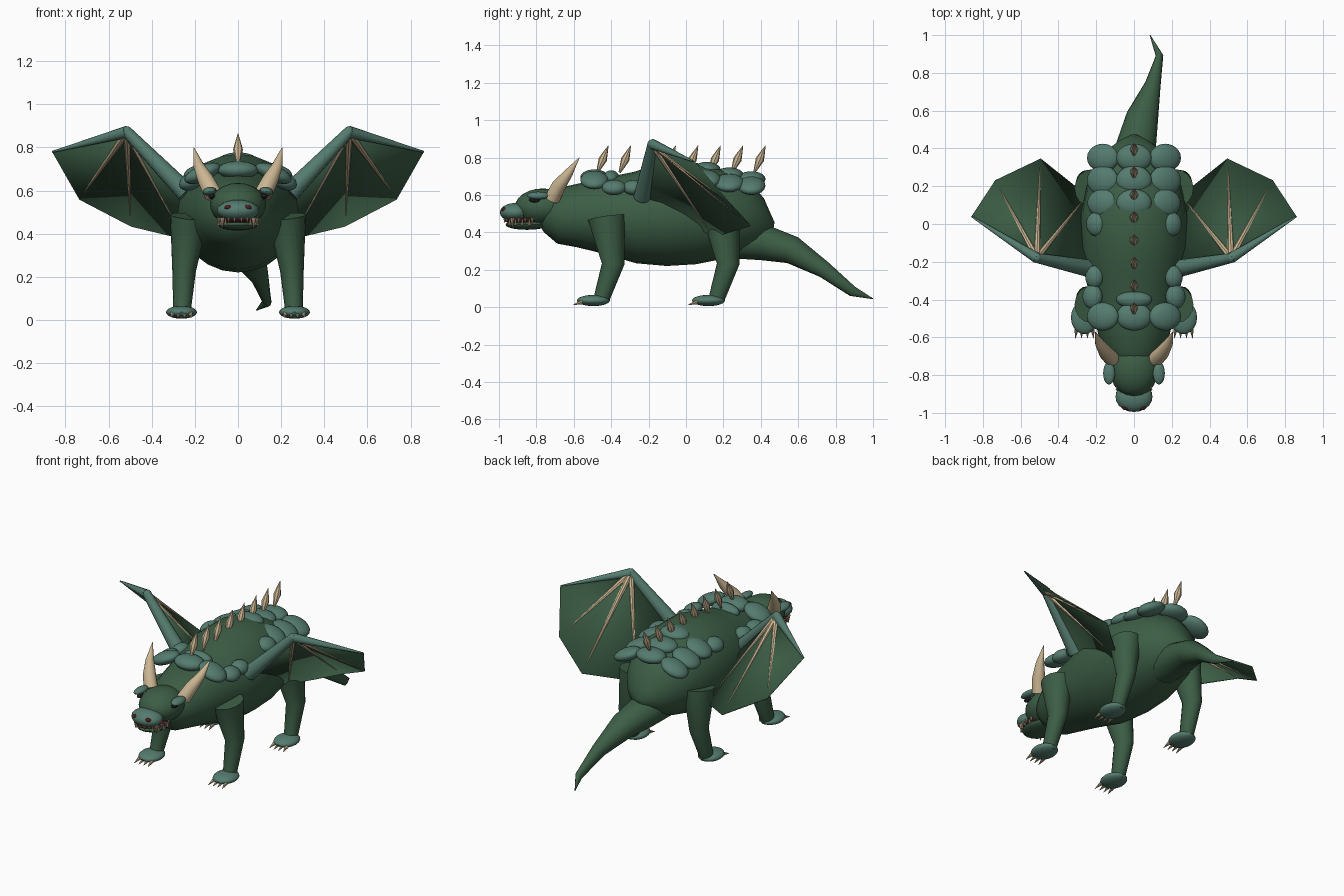
import bpy, bmesh, math
from mathutils import Vector, Matrix

cube = bpy.data.objects.get("Cube")
if cube:
    bpy.data.objects.remove(cube)


def material(name, rgb):
    m = bpy.data.materials.new(name)
    m.use_nodes = True
    m.diffuse_color = (*rgb, 1)
    m.node_tree.nodes["Principled BSDF"].inputs["Base Color"].default_value = (*rgb, 1)
    return m


GREEN = material("deep green skin", (0.045, 0.11, 0.06))
TEAL = material("teal scale", (0.09, 0.2, 0.16))
BONE = material("bone", (0.6, 0.47, 0.29))
RED = material("dark red", (0.08, 0.012, 0.014))
BLACK = material("eye black", (0.012, 0.012, 0.012))


def tube(bm, points, sides=16):
    """Loft through (x, y, z, side radius, up radius) stations."""
    pos = [Vector(p[:3]) for p in points]
    whole = (pos[-1] - pos[0]).normalized()
    ref = Vector((0, 0, 1)) if abs(whole.z) < 0.8 else Vector((0, 1, 0))
    rings = []
    for i, p in enumerate(points):
        t = (pos[min(i + 1, len(pos) - 1)] - pos[max(i - 1, 0)]).normalized()
        side = t.cross(ref).normalized()
        up = side.cross(t)
        ring = []
        for k in range(sides):
            a = math.tau * k / sides
            ring.append(bm.verts.new(pos[i] + side * math.cos(a) * p[3] + up * math.sin(a) * p[-1]))
        rings.append(ring)
    for a, b in zip(rings, rings[1:]):
        for k in range(sides):
            j = (k + 1) % sides
            bm.faces.new((a[k], a[j], b[j], b[k]))
    bm.faces.new(rings[0])
    bm.faces.new(rings[-1])


def ball(bm, centre, radii, tilt=0):
    m = Matrix.Translation(centre) @ Matrix.Rotation(tilt, 4, 'Y') @ Matrix.Diagonal((*radii, 1))
    bmesh.ops.create_uvsphere(bm, u_segments=20, v_segments=12, radius=1, matrix=m)


def finish(name, bm, mat, mirror=False, angle=40, thick=0):
    bmesh.ops.recalc_face_normals(bm, faces=bm.faces)
    mesh = bpy.data.meshes.new(name)
    bm.to_mesh(mesh)
    bm.free()
    mesh.materials.append(mat)
    ob = bpy.data.objects.new(name, mesh)
    bpy.context.collection.objects.link(ob)
    bpy.ops.object.select_all(action='DESELECT')
    ob.select_set(True)
    bpy.context.view_layer.objects.active = ob
    bpy.ops.object.shade_smooth_by_angle(angle=math.radians(angle))
    if thick:
        mod = ob.modifiers.new("thickness", 'SOLIDIFY')
        mod.thickness, mod.offset = thick, 0
    if mirror:
        ob.modifiers.new("mirror", 'MIRROR')
    return ob


def tubes(name, mat, paths, mirror=False, sides=16):
    bm = bmesh.new()
    for path in paths:
        tube(bm, path, sides)
    return finish(name, bm, mat, mirror)


def balls(name, mat, items, mirror=False):
    bm = bmesh.new()
    for item in items:
        ball(bm, *item)
    return finish(name, bm, mat, mirror)


# Torso with neck, and the bent tail
tubes("body", GREEN, [[
    (0, -.79, .50, .05, .05), (0, -.75, .50, .11, .10), (0, -.68, .49, .15, .15),
    (0, -.58, .49, .19, .17), (0, -.45, .49, .22, .20), (0, -.27, .48, .26, .245),
    (0, -.12, .495, .28, .275), (0, .06, .50, .28, .27), (0, .2, .49, .25, .24),
    (0, .31, .465, .20, .195), (0, .39, .445, .14, .14), (0, .44, .44, .08, .07),
    (0, .47, .435, .02, .02)]], sides=24)
tubes("tail", GREEN, [[
    (0, .27, .36, .11, .10), (.012, .42, .345, .105, .095), (.045, .57, .305, .085, .075),
    (.10, .74, .20, .042, .045), (.135, .89, .085, .02, .028), (.085, 1.0, .045, .002, .002)]])

# Head
balls("head", GREEN, [((0, -.765, .535), (.13, .15, .1))])
balls("snout", TEAL, [((0, -.915, .507), (.098, .08, .05))])
balls("jaw", GREEN, [((0, -.85, .441), (.09, .115, .027))])
balls("mouth", RED, [((0, -.86, .463), (.088, .112, .02))])
balls("nostrils", RED, [((.045, -.972, .522), (.018, .014, .012))], True)
balls("brows", TEAL, [((.132, -.79, .597), (.032, .06, .02), .2)], True)
balls("eyes", BLACK, [((.122, -.81, .574), (.015, .03, .014))], True)
tubes("horns", BONE, [[
    (.115, -.715, .58, .042), (.15, -.68, .65, .038),
    (.182, -.63, .715, .025), (.205, -.57, .80, .001)]], True, 12)

# Teeth follow the curve of the jaw, with longer fangs at the corners
teeth = []
for deg, size in ((80, .6), (62, .6), (38, 1.3), (18, .8), (0, .7), (-20, .8), (-40, .7)):
    x, y = .093 * math.cos(math.radians(deg)), -.86 - .112 * math.sin(math.radians(deg))
    teeth.append([(x, y, .476, .010 * size), (x, y, .476 - .04 * size, .001)])
for deg in (50, 28, 8, -12):
    x, y = .09 * math.cos(math.radians(deg)), -.86 - .11 * math.sin(math.radians(deg))
    teeth.append([(x, y, .44, .008), (x, y, .472, .001)])
tubes("teeth", BONE, teeth, True, 8)

# Legs, feet and claws repeat from front to back
for name, dy in (("front", 0), ("hind", .615)):
    tubes(name + "_legs", GREEN, [[
        (.225, -.425 + dy, .48, .09, .1), (.25, -.39 + dy, .23, .055, .06),
        (.26, -.455 + dy, .035, .04, .042)]], True)
    balls(name + "_feet", TEAL, [((.262, -.495 + dy, .036), (.072, .088, .03))], True)
    claws = [[(.262 + dx, -.555 + dy, .028, .012), (.262 + dx * 1.15, -.605 + dy, .012, .001)]
             for dx in (-.042, -.014, .014, .042)]
    tubes(name + "_claws", BONE, claws, True, 8)

# Armour scales along the back
balls("centre_scales", TEAL, [((0, y, z), (.095, r, .042)) for y, z, r in (
    (.35, .685, .075), (.23, .705, .08), (.11, .735, .075), (-.4, .69, .045), (-.49, .695, .075))])
balls("side_scales", TEAL, [((x, y, z), (rx, ry, .038), .4) for x, y, z, rx, ry in (
    (.165, .35, .65, .09, .075), (.165, .23, .665, .09, .08), (.165, .11, .685, .088, .075),
    (.2, 0, .675, .055, .065), (.21, -.28, .64, .05, .06),
    (.22, -.385, .64, .055, .065), (.165, -.49, .68, .09, .075))], True)

# Leaf-shaped spikes leaning backwards
spikes = []
for i in range(8):
    y = -.475 + .12 * i
    spikes.append([(0, y, .72, .006), (0, y + .03, .79, .023),
                   (0, y + .04, .815, .016), (0, y + .06, .865, .001)])
tubes("back_spikes", BONE, spikes, sides=8)

# Wings: arm, finger bones and a membrane fanned from the elbow
shoulder, elbow, tip = (.24, -.235, .59), (.515, -.18, .872), (.86, .04, .78)
rim = [(.735, .23, .56), (.495, .345, .435), (.25, .15, .376)]
tubes("wing_upper_arms", TEAL, [[(*shoulder, .046), (*elbow, .026)]], True, 12)
tubes("wing_forearms", TEAL, [[(*elbow, .028), (*tip, .004)]], True, 12)
balls("wing_elbows", TEAL, [(elbow, (.026, .026, .026))], True)
fingers = []
for end in rim:
    a, b = Vector(elbow), Vector(end)
    mid = a.lerp(b, .45)
    fingers.append([(*a.lerp(b, .04), .018), (*mid, .011), (*a.lerp(b, .97), .002)])
tubes("wing_fingers", BONE, fingers, True, 8)

bm = bmesh.new()
hub = bm.verts.new(elbow)
edge = [bm.verts.new(p) for p in (tip, *rim, shoulder)]
for a, b in zip(edge, edge[1:]):
    bm.faces.new((hub, a, b))
finish("wing_membranes", bm, GREEN, True, 5, .006)
